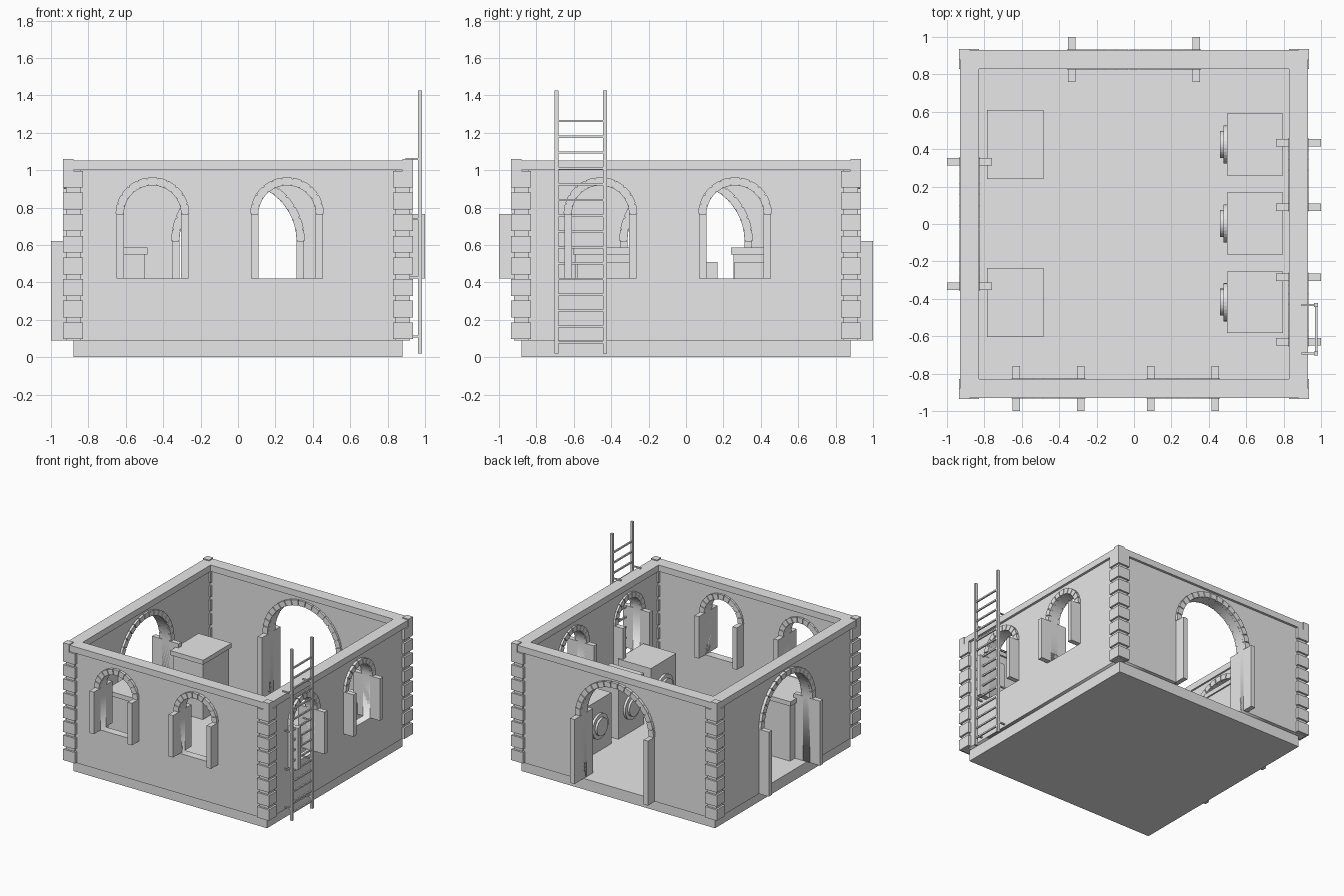
import bpy, bmesh, math
from mathutils import Matrix, Vector

if "Cube" in bpy.data.objects:
    bpy.data.objects.remove(bpy.data.objects["Cube"])

grey = bpy.data.materials.new("stone_grey")
grey.use_nodes = True
grey.diffuse_color = (0.8, 0.8, 0.8, 1)
grey.node_tree.nodes["Principled BSDF"].inputs["Base Color"].default_value = (0.8, 0.8, 0.8, 1)


def side(k):
    """Turn a front-facing part to the front (0), +x side (1), back (2) or -x side (3)."""
    return Matrix.Rotation(k * math.pi / 2, 4, 'Z')


def finish(name, bm, k=0):
    bmesh.ops.transform(bm, matrix=side(k), verts=bm.verts)
    bmesh.ops.recalc_face_normals(bm, faces=bm.faces)
    mesh = bpy.data.meshes.new(name)
    bm.to_mesh(mesh)
    bm.free()
    mesh.materials.append(grey)
    ob = bpy.data.objects.new(name, mesh)
    bpy.context.collection.objects.link(ob)
    return ob


def add_box(bm, x, y, z):
    size = Vector((x[1] - x[0], y[1] - y[0], z[1] - z[0]))
    mid = Vector((sum(x), sum(y), sum(z))) / 2
    bmesh.ops.create_cube(bm, size=1, matrix=Matrix.Translation(mid) @ Matrix.Diagonal(size.to_4d()))


def box(name, x, y, z, k=0):
    bm = bmesh.new()
    add_box(bm, x, y, z)
    return finish(name, bm, k)


def arc(cx, cz, r, a0, a1, n):
    return [(cx + r * math.cos(a0 + (a1 - a0) * i / n), cz + r * math.sin(a0 + (a1 - a0) * i / n))
            for i in range(n + 1)]


def add_arch_piece(bm, cx, cz, radii, a0, a1, n, depth):
    """Extruded piece of a ring, lying in the wall plane."""
    pts = arc(cx, cz, radii[1], a0, a1, n)
    inner = arc(cx, cz, radii[0], a0, a1, n)
    rows = []
    for d in depth:
        rows.append([[bm.verts.new((p[0], -d, p[1])) for p in line] for line in (pts, inner)])
    (fo, fi), (bo, bi) = rows
    for i in range(n):
        j = i + 1
        for quad in ((fo[i], fo[j], fi[j], fi[i]), (bo[i], bo[j], bi[j], bi[i]),
                     (fo[i], fo[j], bo[j], bo[i]), (fi[i], fi[j], bi[j], bi[i])):
            bm.faces.new(quad)
    for i in (0, n):
        bm.faces.new((fo[i], fi[i], bi[i], bo[i]))


FLOOR, TOP = 0.09, 1.0
WINDOW = dict(r=0.153, ring=0.197, bottom=0.42, spring=0.765, stones=11)
DOOR = dict(r=0.313, ring=0.357, bottom=FLOOR, spring=0.62, stones=17)


def wall(name, k, kind, centres):
    """Flat wall panel with arched openings, cut as holes of a filled outline."""
    loops = []
    outline = [(0.86, FLOOR), (0.86, TOP + 0.01), (-0.86, TOP + 0.01), (-0.86, FLOOR)]
    for c in centres:
        hole = [(c + kind["r"], kind["bottom"])] + arc(c, kind["spring"], kind["r"], 0, math.pi, 24) \
            + [(c - kind["r"], kind["bottom"])]
        if kind is DOOR:
            outline += hole[::-1]
        else:
            loops.append(hole)
    loops.append(outline)
    curve = bpy.data.curves.new(name + "_outline", 'CURVE')
    curve.dimensions, curve.fill_mode, curve.extrude = '2D', 'BOTH', 0.033
    for loop in loops:
        spline = curve.splines.new('POLY')
        spline.points.add(len(loop) - 1)
        for point, (u, z) in zip(spline.points, loop):
            point.co = (u, z, 0, 1)
        spline.use_cyclic_u = True
    temp = bpy.data.objects.new(name + "_outline", curve)
    bpy.context.collection.objects.link(temp)
    bpy.context.view_layer.update()
    mesh = bpy.data.meshes.new_from_object(temp.evaluated_get(bpy.context.evaluated_depsgraph_get()))
    bm = bmesh.new()
    bm.from_mesh(mesh)
    bpy.data.objects.remove(temp)
    bmesh.ops.remove_doubles(bm, verts=bm.verts, dist=0.0001)
    bmesh.ops.transform(bm, verts=bm.verts,
                        matrix=Matrix.Translation((0, -0.877, 0)) @ Matrix.Rotation(math.pi / 2, 4, 'X'))
    finish(name, bm, k)

    # Arch stones, the mortar ring between them, and the deep side posts
    for n, c in enumerate(centres):
        bm = bmesh.new()
        step = math.pi / kind["stones"]
        add_arch_piece(bm, c, kind["spring"], (kind["r"] + 0.004, kind["ring"] - 0.006),
                       0, math.pi, 24, (0.835, 0.925))
        for i in range(kind["stones"]):
            add_arch_piece(bm, c, kind["spring"], (kind["r"], kind["ring"]),
                           (i + 0.06) * step, (i + 0.94) * step, 2, (0.827, 0.933))
        finish(f"{name}_arch_{n}", bm, k)
        bm = bmesh.new()
        for s in (-1, 1):
            u = c + s * (kind["r"] + 0.02)
            add_box(bm, (u - 0.02, u + 0.02), (-1.0, -0.76), (kind["bottom"], kind["spring"]))
        finish(f"{name}_opening_posts_{n}", bm, k)


# Base slab and the four walls
box("base_slab", (-0.88, 0.88), (-0.88, 0.88), (0, FLOOR))
wall("front_wall", 0, WINDOW, (-0.4575, 0.2625))
wall("left_wall", 1, WINDOW, (-0.4575, 0.2625))
wall("back_wall", 2, DOOR, (0,))
wall("right_wall", 3, DOOR, (0,))

# Top rim, corner posts and corner stones
for k in range(4):
    box(f"top_rim_{k}", (-0.88, 0.88), (-0.93, -0.83), (TOP, 1.052), k)
    box(f"corner_post_{k}", (0.84, 0.92), (-0.92, -0.84), (FLOOR, TOP), k)
    box(f"corner_cap_{k}", (0.88, 0.935), (-0.935, -0.88), (TOP - 0.005, 1.06), k)
    bm = bmesh.new()
    for i in range(8):
        z = 0.096 + i * 0.1157
        add_box(bm, (0.828, 0.935), (-0.935, -0.828), (z, z + 0.09))
    finish(f"corner_stones_{k}", bm, k)

# Two counters along the right-hand doorway side
for n, y in enumerate((-0.42, 0.425)):
    box(f"counter_body_{n}", (-0.77, -0.497), (y - 0.17, y + 0.17), (FLOOR, 0.55))
    box(f"counter_top_{n}", (-0.785, -0.485), (y - 0.185, y + 0.185), (0.55, 0.587))


def add_disc(bm, x, y, r, depth):
    bmesh.ops.create_cone(bm, cap_ends=True, segments=32, radius1=r, radius2=r, depth=depth,
                          matrix=Matrix.Translation((x, y, 0.3)) @ Matrix.Rotation(math.pi / 2, 4, 'Y'))


# Three machines with round doors
for n, y in enumerate((-0.418, 0.003, 0.425)):
    box(f"machine_body_{n}", (0.497, 0.797), (y - 0.165, y + 0.165), (FLOOR, 0.51))
    bm = bmesh.new()
    add_disc(bm, 0.488, y, 0.102, 0.02)
    add_disc(bm, 0.475, y, 0.072, 0.03)
    finish(f"machine_door_{n}", bm)

# Ladder fixed to the wall
rails = (-0.693, -0.433)
bm = bmesh.new()
for y in rails:
    add_box(bm, (0.963, 0.985), (y - 0.01, y + 0.01), (0.02, 1.425))
finish("ladder_rails", bm)
bm = bmesh.new()
for i in range(15):
    z = 0.08 + i * 0.0845
    add_box(bm, (0.968, 0.98), rails, (z - 0.006, z + 0.006))
finish("ladder_rungs", bm)
bm = bmesh.new()
for y in rails:
    for z in (0.11, 0.425, 0.74, 1.06):
        add_box(bm, (0.895, 0.97), (y - 0.005, y + 0.005), (z - 0.005, z + 0.005))
finish("ladder_brackets", bm)
